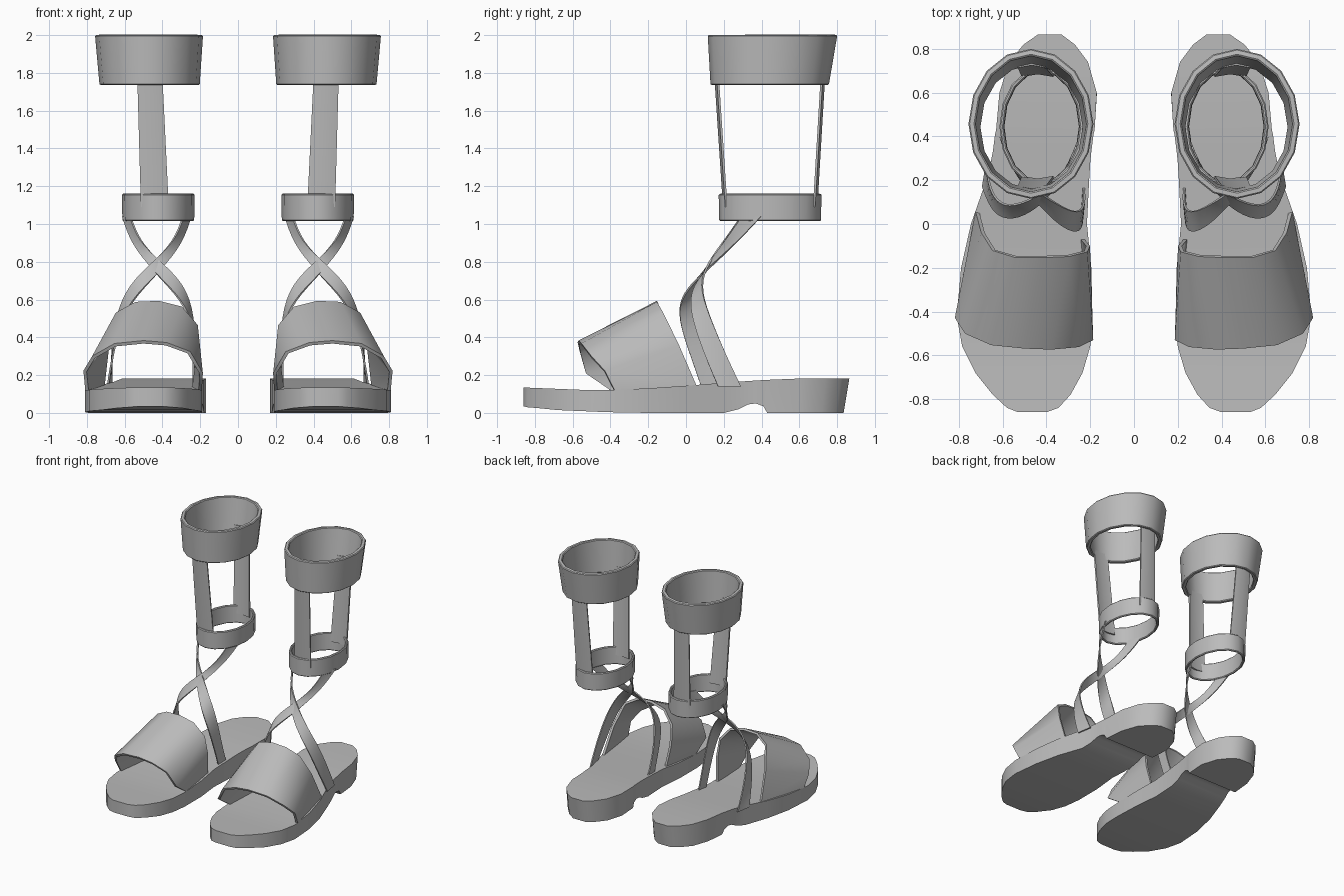
import bpy, bmesh, math

old = bpy.data.objects.get("Cube")
if old:
    bpy.data.objects.remove(old, do_unlink=True)

leather = bpy.data.materials.new("grey_leather")
leather.use_nodes = True
GREY = (0.5, 0.5, 0.5, 1)
leather.diffuse_color = GREY
leather.node_tree.nodes["Principled BSDF"].inputs["Base Color"].default_value = GREY


def loft(name, rows, closed=False, caps=False, thickness=0, offset=0, subdiv=0, bevel=0):
    """Skin rows of points, give the sheet thickness and mirror it to the other foot."""
    bm = bmesh.new()
    grid = [[bm.verts.new(p) for p in row] for row in rows]
    n = len(grid[0])
    for a, b in zip(grid, grid[1:]):
        for i in range(n if closed else n - 1):
            j = (i + 1) % n
            bm.faces.new((a[i], a[j], b[j], b[i]))
    if caps:
        bm.faces.new(grid[0])
        bm.faces.new(grid[-1])
        bmesh.ops.recalc_face_normals(bm, faces=bm.faces)
    mesh = bpy.data.meshes.new(name)
    bm.to_mesh(mesh)
    bm.free()
    mesh.materials.append(leather)
    obj = bpy.data.objects.new(name, mesh)
    bpy.context.collection.objects.link(obj)
    if subdiv:
        mod = obj.modifiers.new("smooth", 'SUBSURF')
        mod.levels = subdiv
        mod.boundary_smooth = 'PRESERVE_CORNERS'
    if thickness:
        mod = obj.modifiers.new("thickness", 'SOLIDIFY')
        mod.thickness = thickness
        mod.offset = offset
    if bevel:
        mod = obj.modifiers.new("soft_edge", 'BEVEL')
        mod.width = bevel
        mod.segments = 1
        mod.angle_limit = math.radians(50)
    obj.modifiers.new("pair", 'MIRROR').use_mirror_merge = False
    bpy.ops.object.select_all(action='DESELECT')
    obj.select_set(True)
    bpy.context.view_layer.objects.active = obj
    bpy.ops.object.convert(target='MESH')
    bpy.ops.object.shade_smooth_by_angle(angle=math.radians(40))
    return obj


# Soles: stations along the foot as (y, inner x, outer x, bottom z)
stations = [
    (-.86, .40, .53, .035), (-.84, .345, .58, .03), (-.78, .29, .645, .025),
    (-.68, .235, .725, .015), (-.56, .20, .785, .01), (-.42, .19, .81, .004),
    (-.2, .195, .79, 0), (0, .215, .745, 0), (.2, .205, .675, 0),
    (.28, .2, .655, .02), (.33, .195, .645, .045), (.37, .19, .64, .05),
    (.41, .185, .635, .035), (.43, .18, .63, 0), (.6, .17, .615, 0),
    (.74, .21, .57, 0), (.82, .27, .505, 0), (.865, .33, .44, 0)]


def sole_section(y, inner, outer, bottom):
    t = min(max((y + .5) / 1.2, 0), 1)
    top = .12 + .063 * t * t * (3 - 2 * t) + .04 * max(0, -.5 - y)
    yb = y - .07 * max(0, y - .43)
    return [(inner, y, top), (outer, y, top), (outer, yb, bottom), (inner, yb, bottom)]


loft("soles", [sole_section(*s) for s in stations], closed=True, caps=True)

# Wide toe straps: front arch lofted to the taller back arch
front_arch = [
    (.2, -.40, .12), (.195, -.53, .21), (.26, -.56, .32), (.38, -.57, .365), (.5, -.565, .375),
    (.65, -.55, .36), (.765, -.50, .295), (.81, -.43, .22), (.8, -.38, .12)]
back_arch = [
    (.235, -.07, .13), (.21, -.1, .31), (.22, -.125, .46), (.3, -.145, .555), (.42, -.15, .585),
    (.54, -.15, .58), (.64, -.12, .525), (.69, -.04, .36), (.715, .055, .14)]
loft("toe_straps", [front_arch, back_arch], thickness=.018)

# Crossed instep straps: shared upper half, separate lower halves
upper = [((.25, .39, 1.04), (.29, .29, 1.04)),
         ((.295, .26, .9), (.335, .2, .91)),
         ((.405, .1, .755), (.45, .12, .8))]
to_outer = [((.53, .02, .635), (.575, .07, .68)), ((.62, .03, .5), (.645, .12, .52)),
            ((.665, .1, .3), (.67, .215, .3)), ((.69, .17, .14), (.67, .29, .14))]
to_inner = [((.325, -.025, .63), (.285, .05, .68)), ((.245, -.045, .5), (.235, .06, .52)),
            ((.235, .025, .3), (.225, .11, .3)), ((.235, .08, .14), (.23, .17, .14))]
crossed = [[(.86 - x, y + .008, z) for x, y, z in row] for row in upper]
loft("outer_instep_straps", upper + to_outer, thickness=.01, subdiv=2)
loft("inner_instep_straps", crossed + to_inner, thickness=.01, subdiv=2)


# Ankle bands and calf cuffs
def oval(cx, cy, rx, ry, z, sides=16):
    return [(cx + rx * math.cos(math.tau * i / sides), cy + ry * math.sin(math.tau * i / sides), z)
            for i in range(sides)]


loft("ankle_bands", [oval(.422, .445, .19, .27, 1.015), oval(.422, .445, .193, .272, 1.16)],
     closed=True, thickness=.02, offset=-1, bevel=.006)
loft("calf_cuffs", [oval(.468, .443, .265, .313, 1.735), oval(.471, .458, .286, .343, 2)],
     closed=True, thickness=.032, offset=-1, bevel=.006)

# Upright shin and calf straps joining band to cuff, slightly bowed
for name, y_low, y_high, bow in (("shin_straps", .203, .165, -.012), ("calf_straps", .688, .722, .012)):
    rows = []
    for t in (-.12, 0, 1, 1.1):
        x, y, z = .443 + .022 * t, y_low + (y_high - y_low) * t, 1.16 + .575 * t
        half = .072 - .006 * t
        rows.append([(x - half, y - bow / 2, z), (x, y + bow / 2, z), (x + half, y - bow / 2, z)])
    loft(name, rows, thickness=.012)
